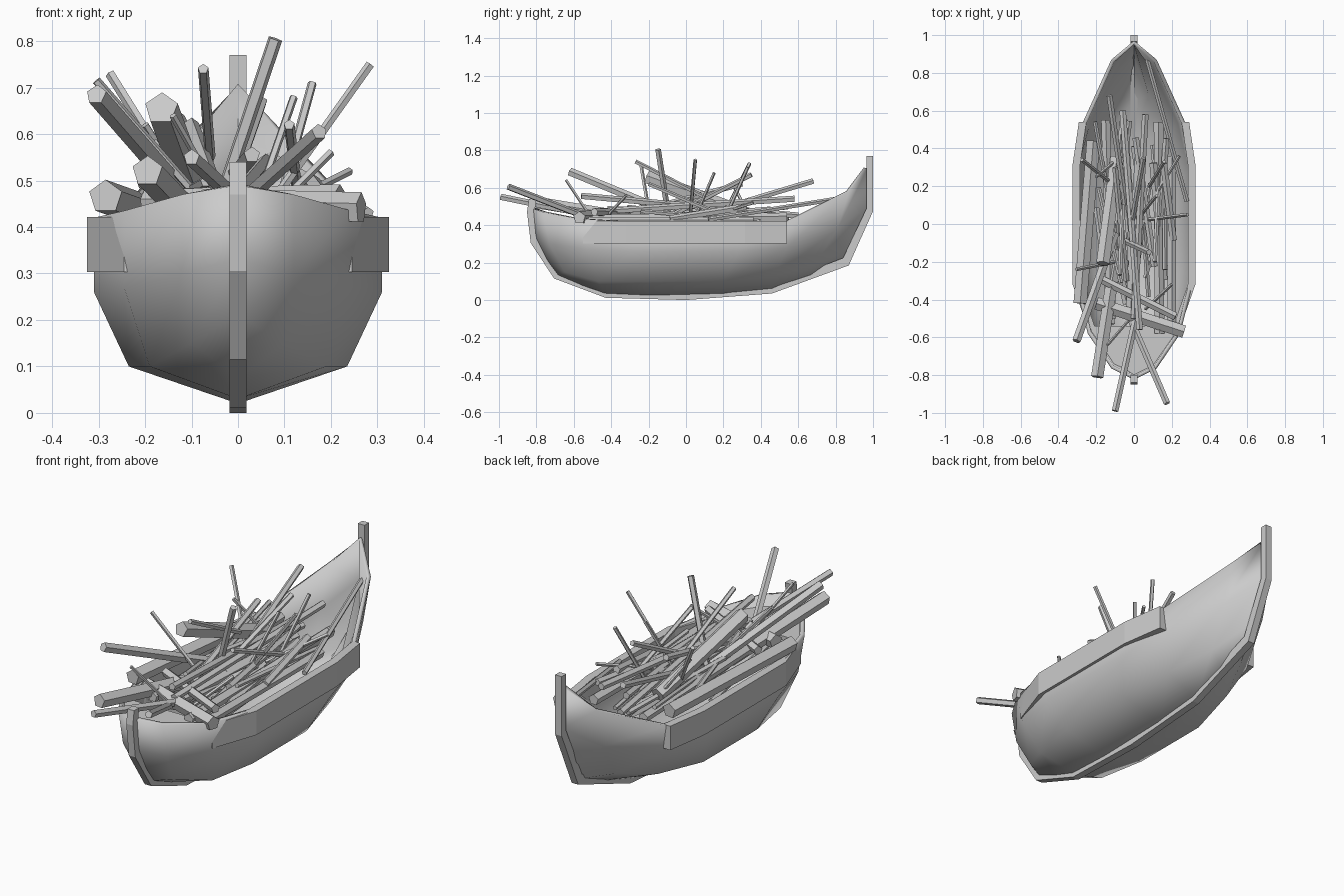
import bpy, math, random
from mathutils import Vector

if "Cube" in bpy.data.objects:
    bpy.data.objects.remove(bpy.data.objects["Cube"])

random.seed(4)


def add_mesh(name, verts, faces, smooth=False, angle=60):
    mesh = bpy.data.meshes.new(name)
    mesh.from_pydata(verts, [], faces)
    ob = bpy.data.objects.new(name, mesh)
    bpy.context.collection.objects.link(ob)
    bpy.ops.object.select_all(action='DESELECT')
    ob.select_set(True)
    bpy.context.view_layer.objects.active = ob
    bpy.ops.object.mode_set(mode='EDIT')
    bpy.ops.mesh.select_all(action='SELECT')
    bpy.ops.mesh.remove_doubles(threshold=0.0005)
    bpy.ops.mesh.normals_make_consistent(inside=False)
    bpy.ops.object.mode_set(mode='OBJECT')
    if smooth:
        bpy.ops.object.shade_smooth_by_angle(angle=math.radians(angle))
    return ob


def grid_faces(rows, cols):
    return [(r * cols + c, r * cols + c + 1, (r + 1) * cols + c + 1, (r + 1) * cols + c)
            for r in range(rows - 1) for c in range(cols - 1)]


# Hull: four lengthwise lines from keel to sheer, mirrored
keel = [(0, -.69, .13), (0, -.56, .075), (0, -.43, .03), (0, -.2, .02),
        (0, .2, .03), (0, .46, .055), (0, .66, .12), (0, .85, .2)]
bilge = [(0, -.75, .21), (.10, -.65, .15), (.19, -.47, .1), (.235, -.22, .1),
         (.235, .2, .1), (.18, .47, .13), (.09, .69, .19), (0, .9, .29)]
side = [(0, -.81, .33), (.12, -.73, .3), (.245, -.53, .27), (.31, -.28, .26),
        (.31, .28, .26), (.25, .54, .28), (.12, .81, .38), (0, .97, .5)]
sheer = [(0, -.825, .49), (.12, -.765, .47), (.245, -.58, .435), (.31, -.32, .42),
         (.31, .32, .42), (.27, .54, .42), (.12, .87, .58), (0, .97, .705)]


def mirror(line):
    return [(-x, y, z) for x, y, z in line]


lines = [mirror(l) for l in (sheer, side, bilge)] + [keel, bilge, side, sheer]
hull = add_mesh("hull", [p for l in lines for p in l], grid_faces(7, 8), True)
# open shell: make normals point outwards before thickening
test = max(hull.data.polygons, key=lambda p: p.center.x)
if test.normal.x < 0:
    hull.data.flip_normals()
mod = hull.modifiers.new("thickness", 'SOLIDIFY')
mod.thickness, mod.offset = .02, -1

# Keel with stem and stern posts
outer = [(-.84, .54), (-.85, .47), (-.83, .305), (-.705, .115), (-.43, .012), (0, 0),
         (.46, .035), (.87, .185), (1.0, .475), (1.0, .77)]
inner = [(-.80, .54), (-.81, .47), (-.79, .33), (-.68, .15), (-.42, .05), (0, .04),
         (.45, .075), (.84, .225), (.965, .49), (.965, .77)]
n = len(outer)
verts = [(x, y, z) for x in (-.018, .018) for prof in (outer, inner) for y, z in prof]
faces = []
for i in range(n - 1):
    j = i + 1
    faces += [(i, j, n + j, n + i), (2*n + i, 3*n + i, 3*n + j, 2*n + j),
              (i, 2*n + i, 2*n + j, j), (n + i, n + j, 3*n + j, 3*n + i)]
faces += [(k, n + k, 3*n + k, 2*n + k) for k in (0, n - 1)]
add_mesh("keel_and_posts", verts, faces)

# Side strakes
path = [(.245, -.55), (.325, -.32), (.325, .315), (.292, .54)]
for s, tag in ((1, "right"), (-1, "left")):
    verts = []
    for x, y in path:
        verts += [(s*x, y, .303), (s*x, y, .422), (s*(x - .04), y, .422), (s*(x - .04), y, .303)]
    faces = [(4*i + k, 4*i + (k + 1) % 4, 4*i + 4 + (k + 1) % 4, 4*i + 4 + k)
             for i in range(3) for k in range(4)] + [(0, 1, 2, 3), (12, 13, 14, 15)]
    add_mesh("strake_" + tag, verts, faces)

# Bow deck
half = [(.235, -.54), (.21, -.61), (.11, -.75), (.01, -.80)]
ring = half + [(-x, y) for x, y in reversed(half)]
m = len(ring)
add_mesh("bow_deck", [(x, y, z) for z in (.40, .42) for x, y in ring],
         [tuple(range(m)), tuple(range(m, 2*m))]
         + [(i, (i + 1) % m, m + (i + 1) % m, m + i) for i in range(m)])


# Logs and sticks: five-sided cylinders between two points
def log(name, a, b, r):
    a, b = Vector(a), Vector(b)
    d = b - a
    bpy.ops.mesh.primitive_cylinder_add(vertices=5, radius=r, depth=d.length,
                                        location=(a + b) / 2,
                                        rotation=d.to_track_quat('Z', 'Y').to_euler())
    bpy.context.object.name = name


heavy = [
    ((-.285, -.42, .465), (-.215, .44, .44), .037), ((-.165, -.21, .655), (-.09, .35, .45), .037),
    ((-.195, -.81, .52), (-.1, -.2, .42), .034), ((-.2, -.42, .45), (.265, -.57, .44), .035),
    ((.13, .54, .44), (.135, -.58, .43), .027), ((-.15, .55, .43), (-.12, -.5, .44), .025),
    ((.2, .36, .42), (.2, -.55, .42), .024), ((.03, .35, .44), (-.02, -.5, .43), .028),
]
medium = [
    ((-.305, -.62, .685), (-.1, -.05, .45), .023), ((-.1, -.99, .55), (.02, -.45, .44), .018),
    ((.175, -.95, .605), (-.02, -.5, .43), .018), ((-.2, -.28, .46), (.22, -.49, .47), .022),
    ((.08, -.15, .805), (-.05, -.09, .42), .016), ((-.13, .68, .635), (-.03, 0, .43), .016),
    ((.03, -.56, .555), (-.06, .6, .45), .018), ((.06, .58, .54), (0, -.5, .47), .018),
    ((-.1, .3, .62), (-.04, -.3, .46), .016), ((.05, .35, .67), (-.03, -.1, .44), .014),
]
thin = [
    ((.285, .05, .75), (.05, .02, .42), .01), ((.16, .33, .71), (.08, .2, .42), .01),
    ((-.305, -.24, .715), (-.1, -.2, .48), .01), ((-.275, .34, .73), (-.1, .2, .45), .011),
    ((-.075, -.27, .74), (-.06, .1, .55), .012), ((.07, .87, .55), (.28, .12, .43), .013),
    ((-.14, -.64, .64), (-.02, -.5, .43), .008), ((.2, -.32, .56), (.06, -.45, .42), .009),
    ((.12, .15, .68), (.03, .04, .42), .009), ((.24, .36, .52), (.08, .1, .44), .009),
    ((-.2, .25, .62), (-.08, .35, .43), .009), ((.11, -.2, .62), (.13, .2, .45), .012),
]
for name, group in (("log", heavy), ("branch", medium), ("stick", thin)):
    for a, b, r in group:
        log(name, a, b, r)

# Loose filling of the pile
for i in range(24):
    x, y, z = random.uniform(-.18, .2), random.uniform(-.25, .25), random.uniform(.36, .47)
    half_len, skew = random.uniform(.2, .36), random.uniform(-.06, .06)
    rise = random.uniform(-.035, .035)
    log("loose_branch", (x - skew, y - half_len, z - rise), (x + skew, y + half_len, z + rise),
        random.uniform(.01, .022))
